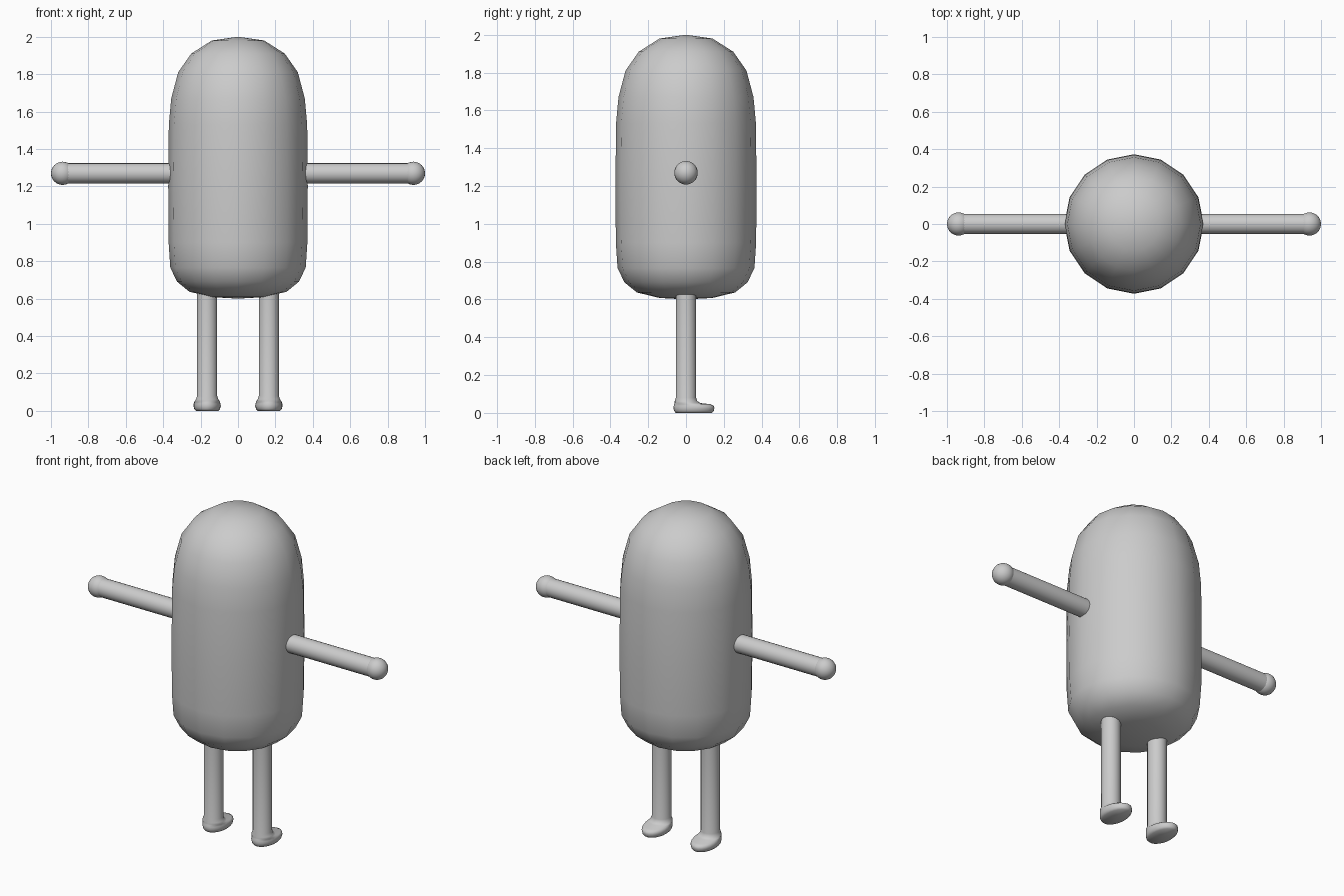
import bpy, bmesh
from math import sin, cos, tau
from mathutils import Matrix

cube = bpy.data.objects.get("Cube")
if cube:
    bpy.data.objects.remove(cube)

GREY = (0.6, 0.6, 0.6, 1)
mat = bpy.data.materials.new("plain grey")
mat.use_nodes = True
mat.diffuse_color = GREY
mat.node_tree.nodes["Principled BSDF"].inputs["Base Color"].default_value = GREY


def finish(name, bm, sharp=1.0):
    bmesh.ops.recalc_face_normals(bm, faces=bm.faces)
    mesh = bpy.data.meshes.new(name)
    bm.to_mesh(mesh)
    bm.free()
    obj = bpy.data.objects.new(name, mesh)
    bpy.context.collection.objects.link(obj)
    mesh.materials.append(mat)
    bpy.ops.object.select_all(action="DESELECT")
    obj.select_set(True)
    bpy.context.view_layer.objects.active = obj
    bpy.ops.object.shade_smooth_by_angle(angle=sharp)
    return obj


def loft(rings, sides):
    """Skin a stack of ellipses given as (z, x radius, y radius, y centre)."""
    bm = bmesh.new()
    loops = [[bm.verts.new((rx * cos(tau * i / sides), cy + ry * sin(tau * i / sides), z))
              for i in range(sides)] for z, rx, ry, cy in rings]
    for a, b in zip(loops, loops[1:]):
        for i in range(sides):
            j = (i + 1) % sides
            bm.faces.new((a[i], a[j], b[j], b[i]))
    # Close both ends with fans around a centre point
    for loop in (loops[0], loops[-1]):
        cap = bm.faces.new(loop)
        bmesh.ops.poke(bm, faces=[cap])
    return bm


# Capsule body, flatter below than above
profile = [(0.608, 0.14), (0.637, 0.26), (0.69, 0.325), (0.765, 0.362), (0.9, 0.371),
           (1.2, 0.373), (1.53, 0.37), (1.67, 0.357), (1.81, 0.32), (1.91, 0.25), (1.98, 0.14)]
bm = loft([(z, r, r, 0) for z, r in profile], 16)
top = max(bm.verts, key=lambda v: v.co.z - v.co.xy.length)
top.co.z = 2.0
bottom = min(bm.verts, key=lambda v: v.co.z + v.co.xy.length)
bottom.co.z = 0.6
finish("body", bm, 1.2)

# Leg flowing into a flat-soled foot that reaches towards +y
leg_rings = [(0, 0.06, 0.096, 0.042), (0.01, 0.069, 0.105, 0.042), (0.025, 0.073, 0.108, 0.042),
             (0.037, 0.072, 0.106, 0.041), (0.046, 0.069, 0.095, 0.033), (0.052, 0.066, 0.068, 0.008),
             (0.062, 0.06, 0.06, 0), (0.08, 0.054, 0.054, 0), (0.64, 0.054, 0.054, 0)]

for side, s in (("left", 1), ("right", -1)):
    leg = finish(side + "_leg", loft(leg_rings, 24))
    leg.location.x = s * 0.165

    # Straight arm held out sideways
    bm = bmesh.new()
    bmesh.ops.create_cone(bm, cap_ends=True, segments=24, radius1=0.054, radius2=0.054, depth=0.6,
                          matrix=Matrix.Translation((s * 0.64, 0, 1.27)) @ Matrix.Rotation(tau / 4, 4, "Y"))
    finish(side + "_arm", bm)

    # Ball hand
    bm = bmesh.new()
    bmesh.ops.create_uvsphere(bm, u_segments=24, v_segments=16, radius=0.062,
                              matrix=Matrix.Translation((s * 0.938, 0, 1.27)))
    finish(side + "_hand", bm)
